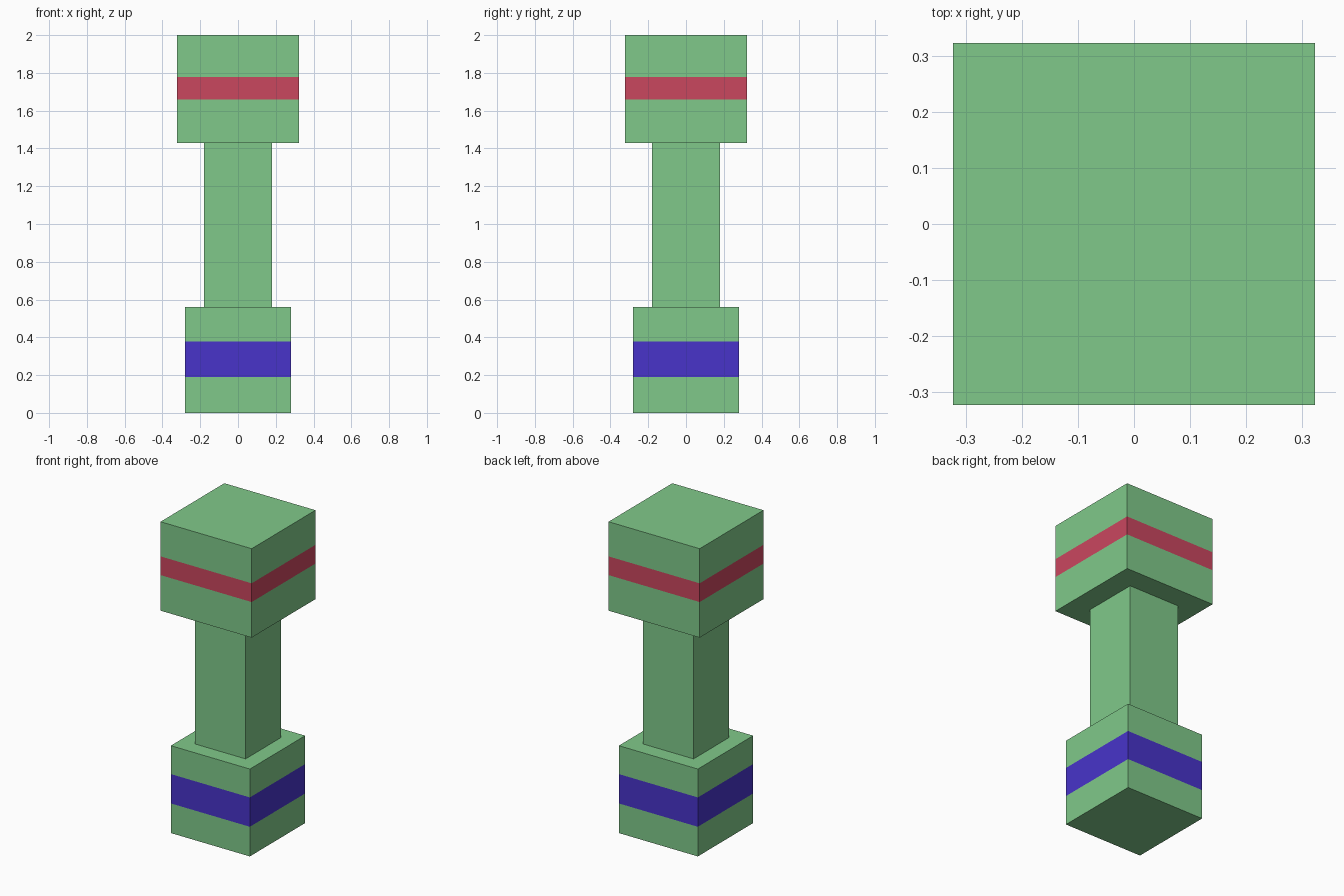
import bpy, bmesh
from mathutils import Matrix, Vector

if "Cube" in bpy.data.objects:
    bpy.data.objects.remove(bpy.data.objects["Cube"])


def material(name, rgb):
    # Convert display colour (0-255) to linear
    lin = [(c / 255 / 12.92) if c / 255 <= 0.04045
           else ((c / 255 + 0.055) / 1.055) ** 2.4 for c in rgb]
    m = bpy.data.materials.new(name)
    m.diffuse_color = (*lin, 1.0)
    m.use_nodes = True
    m.node_tree.nodes["Principled BSDF"].inputs["Base Color"].default_value = m.diffuse_color
    return m


green = material("green", (128, 201, 138))
red = material("red", (202, 71, 95))
blue = material("blue", (72, 52, 202))


def block(name, width, z0, z1, band=None, band_mat=None):
    """Square block from z0 to z1, with an optional flush coloured band."""
    bm = bmesh.new()
    bmesh.ops.create_cube(bm, size=1, matrix=Matrix.Translation((0, 0, (z0 + z1) / 2))
                          @ Matrix.Diagonal((width, width, z1 - z0, 1)))
    for z in band or ():
        bmesh.ops.bisect_plane(bm, geom=bm.verts[:] + bm.edges[:] + bm.faces[:],
                               plane_co=Vector((0, 0, z)), plane_no=Vector((0, 0, 1)))
    mesh = bpy.data.meshes.new(name)
    mesh.materials.append(green)
    if band:
        mesh.materials.append(band_mat)
        for f in bm.faces:
            if band[0] < f.calc_center_median().z < band[1]:
                f.material_index = 1
    bm.to_mesh(mesh)
    bm.free()
    obj = bpy.data.objects.new(name, mesh)
    bpy.context.collection.objects.link(obj)
    return obj


# Base, shaft and head
block("base", 0.56, 0.0, 0.56, (0.19, 0.378), blue)
block("shaft", 0.36, 0.56, 1.43)
block("head", 0.646, 1.43, 2.0, (1.658, 1.778), red)
